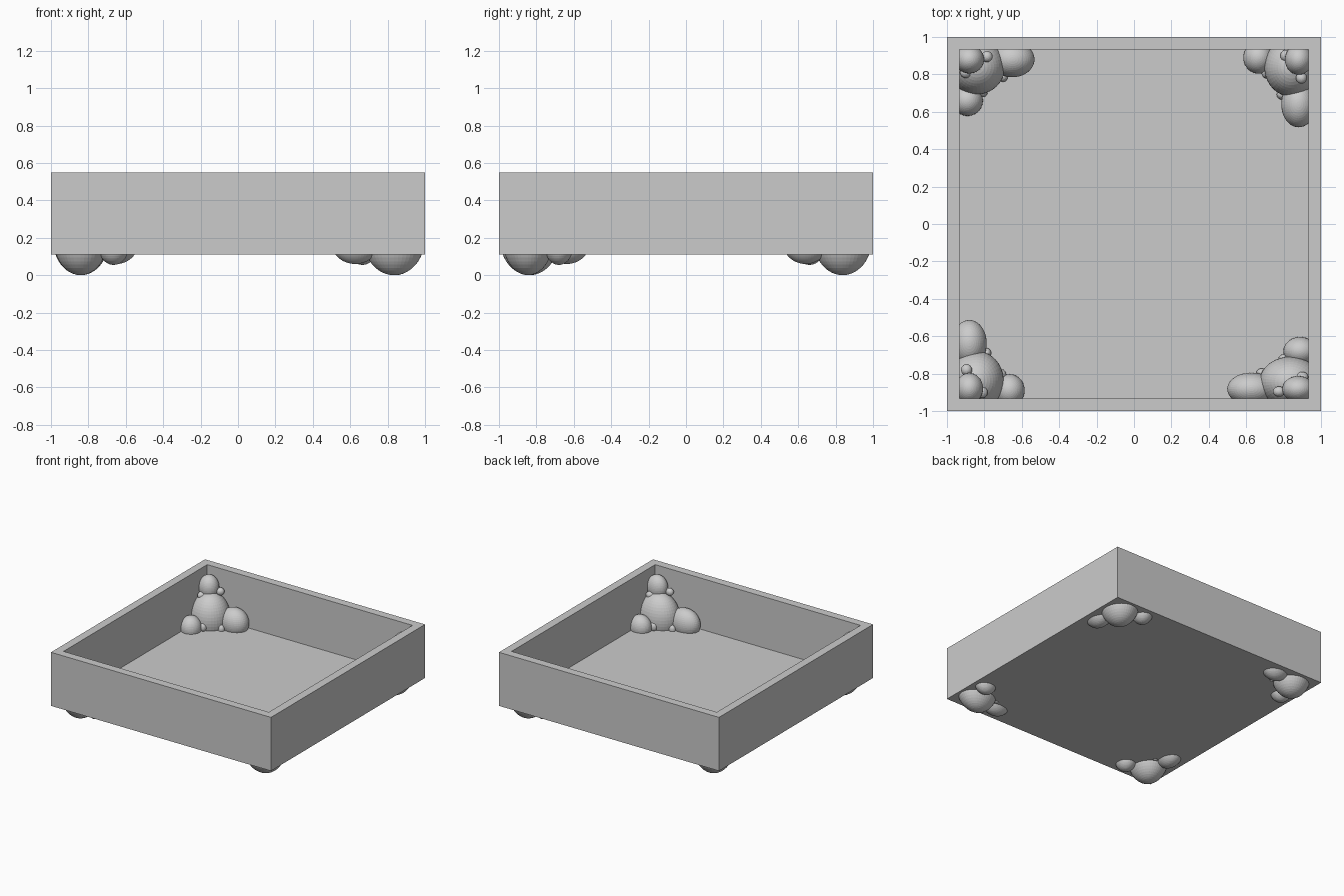
import bpy, bmesh, math
from mathutils import Matrix, Vector

cube = bpy.data.objects.get("Cube")
if cube:
    bpy.data.objects.remove(cube, do_unlink=True)

INNER = 0.905              # half width of the tray opening
BASE, FLOOR, RIM = 0.11, 0.13, 0.55

grey = bpy.data.materials.new("plain grey")
grey.use_nodes = True
grey.diffuse_color = (0.6, 0.6, 0.6, 1)
grey.node_tree.nodes["Principled BSDF"].inputs["Base Color"].default_value = (0.6, 0.6, 0.6, 1)


def finish(bm, name):
    mesh = bpy.data.meshes.new(name)
    bm.to_mesh(mesh)
    bm.free()
    mesh.materials.append(grey)
    obj = bpy.data.objects.new(name, mesh)
    bpy.context.collection.objects.link(obj)
    return obj


# Square tray: a block whose top is inset and sunk to the floor
bm = bmesh.new()
bmesh.ops.create_cube(bm, size=2, matrix=Matrix.Translation((0, 0, (BASE + RIM) / 2))
                      @ Matrix.Diagonal((1, 1, (RIM - BASE) / 2, 1)))
top = max(bm.faces, key=lambda f: f.calc_center_median().z)
bmesh.ops.inset_individual(bm, faces=[top], thickness=1 - INNER)
sunk = bmesh.ops.extrude_face_region(bm, geom=[top])["geom"]
if top.is_valid:
    bmesh.ops.delete(bm, geom=[top], context="FACES_ONLY")
for v in sunk:
    if isinstance(v, bmesh.types.BMVert):
        v.co.z = FLOOR
bmesh.ops.recalc_face_normals(bm, faces=bm.faces)
finish(bm, "tray")

# Balls of one corner: centre (along long side, along short side, height), radii
BALLS = [
    ((0.065, 0.065, 0.19), (0.15, 0.147, 0.19)),      # main ball and foot
    ((0.025, 0.025, 0.40), (0.078, 0.075, 0.10)),     # upper ball
    ((0.255, 0.025, 0.175), (0.118, 0.095, 0.115)),   # long side ball
    ((0.015, 0.245, 0.15), (0.082, 0.082, 0.095)),    # short side ball
    ((0.119, 0.010, 0.383), (0.03, 0.03, 0.03)),      # beads in the gaps
    ((0.005, 0.095, 0.353), (0.03, 0.03, 0.03)),
    ((0.205, 0.120, 0.137), (0.025, 0.025, 0.035)),
    ((0.095, 0.200, 0.155), (0.027, 0.027, 0.035)),
]

# Corners run clockwise from back left, each slightly stretched
CORNERS = [("back_right_side", 1, 1), ("back_left_side", 1.04, 0.98),
           ("front_left_side", 1.09, 0.92), ("front_right_side", 1.05, 0.98)]

for turn, (name, su, sv) in enumerate(CORNERS):
    bm = bmesh.new()
    spin = Matrix.Rotation(-turn * math.pi / 2, 4, "Z")
    for (u, v, z), (ru, rv, rz) in BALLS:
        place = Vector((u * su - INNER, INNER - v * sv, z))
        big = rz > 0.05
        bmesh.ops.create_uvsphere(
            bm, u_segments=40 if big else 20, v_segments=24 if big else 12, radius=1,
            matrix=spin @ Matrix.Translation(place) @ Matrix.Diagonal((ru * su, rv * sv, rz, 1)))
    finish(bm, name + "_corner_balls")
